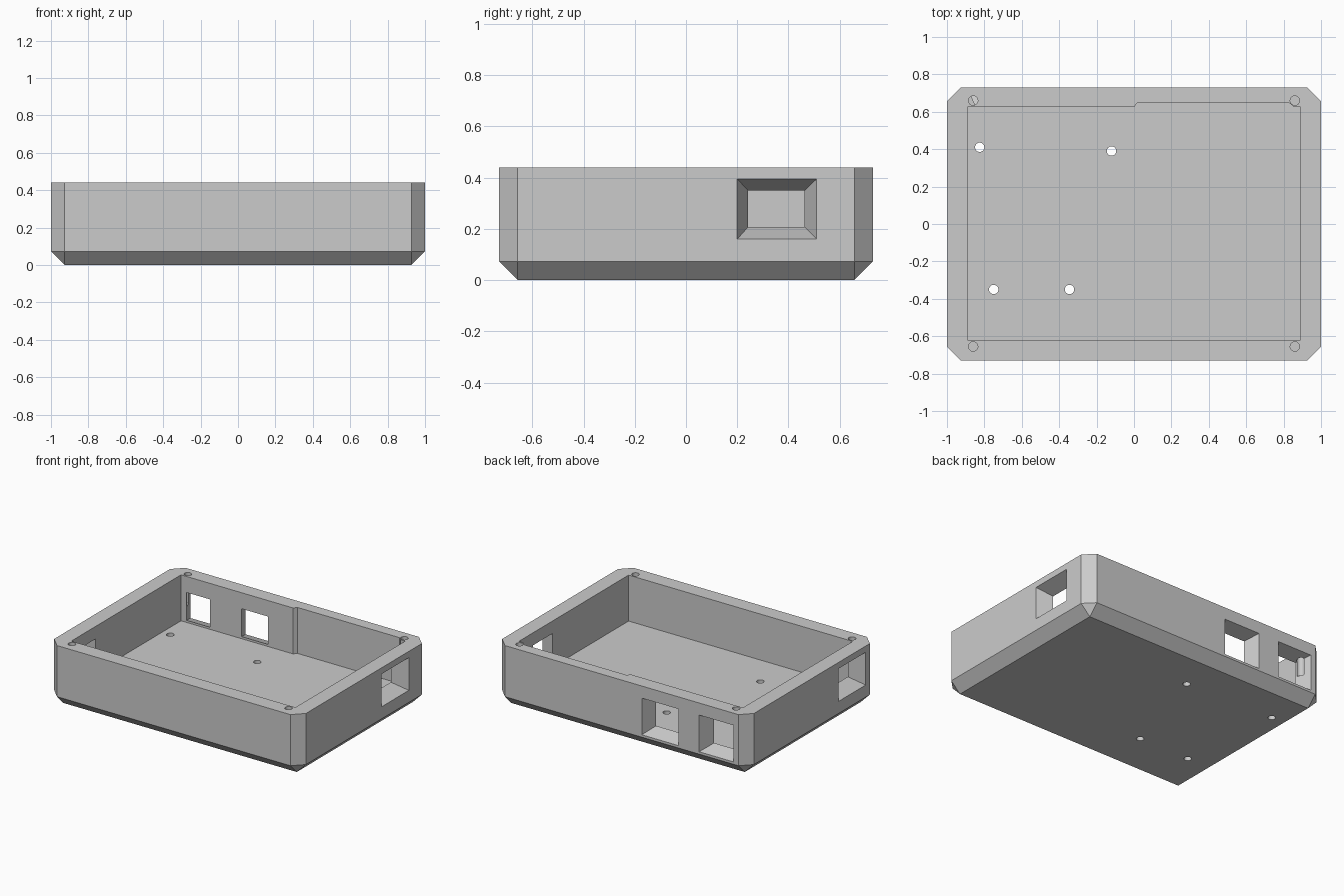
import bpy, bmesh
from mathutils import Vector

if "Cube" in bpy.data.objects:
    bpy.data.objects.remove(bpy.data.objects["Cube"], do_unlink=True)

grey = bpy.data.materials.new("matte_grey")
grey.use_nodes = True
grey.diffuse_color = (0.6, 0.6, 0.6, 1)
grey.node_tree.nodes["Principled BSDF"].inputs["Base Color"].default_value = (0.6, 0.6, 0.6, 1)

HX, HY, HEIGHT, CHAMFER, FLOOR = 1.0, 0.73, 0.44, 0.073, 0.11


def add_object(name, bm):
    bmesh.ops.recalc_face_normals(bm, faces=bm.faces)
    mesh = bpy.data.meshes.new(name)
    bm.to_mesh(mesh)
    bm.free()
    mesh.materials.append(grey)
    obj = bpy.data.objects.new(name, mesh)
    bpy.context.collection.objects.link(obj)
    return obj


def hull(name, points):
    bm = bmesh.new()
    for p in points:
        bm.verts.new(p)
    bmesh.ops.convex_hull(bm, input=bm.verts)
    bmesh.ops.dissolve_limit(bm, angle_limit=0.01, verts=bm.verts, edges=bm.edges)
    return add_object(name, bm)


def prism(name, outline, z0, z1):
    bm = bmesh.new()
    face = bm.faces.new([bm.verts.new((x, y, z0)) for x, y in outline])
    new = bmesh.ops.extrude_face_region(bm, geom=[face])["geom"]
    bmesh.ops.translate(bm, vec=(0, 0, z1 - z0),
                        verts=[v for v in new if isinstance(v, bmesh.types.BMVert)])
    return add_object(name, bm)


def drill(name, x, y, z0, z1, radius=0.025):
    bm = bmesh.new()
    bmesh.ops.create_cone(bm, cap_ends=True, segments=32, radius1=radius,
                          radius2=radius, depth=z1 - z0)
    bmesh.ops.translate(bm, verts=bm.verts, vec=(x, y, (z0 + z1) / 2))
    return add_object(name, bm)


def window(name, axis, outer, inner, outer_rect, inner_rect):
    """Tapered opening; rects are (side min, side max, z min, z max)."""
    points = []
    for t in (-0.2, 1.2):           # run slightly past both wall faces
        depth = outer + (inner - outer) * t
        a0, a1, z0, z1 = [o + (i - o) * t for o, i in zip(outer_rect, inner_rect)]
        for a in (a0, a1):
            for z in (z0, z1):
                points.append(Vector((depth, a, z) if axis == "x" else (a, depth, z)))
    return hull(name, points)


# Outer body: chamfered lower edges and upright corners, flat rim
body_points = []
for sx in (-1, 1):
    for sy in (-1, 1):
        body_points.append((sx * (HX - CHAMFER), sy * (HY - CHAMFER), 0))
        for z in (CHAMFER, HEIGHT):
            body_points.append((sx * HX, sy * (HY - CHAMFER), z))
            body_points.append((sx * (HX - CHAMFER), sy * HY, z))
tray = hull("enclosure_tray", body_points)

# Inner cavity, with the rear wall thinner on one half
cavity = [(-0.89, -0.62), (0.89, -0.62), (0.89, 0.625), (0.855, 0.625),
          (0.83, 0.648), (0.018, 0.648), (0, 0.625), (-0.89, 0.625)]
cutters = [prism("cavity_cutter", cavity, FLOOR, HEIGHT + 0.1)]

# Tapered connector windows
cutters += [
    window("left_window_cutter", "x", HX, 0.89,
           (0.20, 0.51, 0.16, 0.395), (0.242, 0.463, 0.207, 0.35)),
    window("right_window_cutter", "x", -HX, -0.89,
           (-0.61, -0.30, 0.16, 0.395), (-0.565, -0.345, 0.207, 0.35)),
    window("back_window_cutter_1", "y", HY, 0.625,
           (-0.45, -0.16, 0.09, 0.353), (-0.41, -0.20, 0.125, 0.325)),
    window("back_window_cutter_2", "y", HY, 0.625,
           (-0.89, -0.616, 0.09, 0.353), (-0.845, -0.66, 0.125, 0.325)),
]

# Blind screw holes in the rim corners
for x in (-0.86, 0.86):
    for y in (-0.655, 0.66):
        cutters.append(drill("rim_hole_cutter", x, y, 0.22, HEIGHT + 0.1))

# Mounting holes through the floor
for x, y in ((-0.825, 0.41), (-0.12, 0.39), (-0.75, -0.35), (-0.345, -0.35)):
    cutters.append(drill("floor_hole_cutter", x, y, -0.1, FLOOR + 0.1))

# Cut everything out of the body
bpy.context.view_layer.objects.active = tray
for cutter in cutters:
    cutter.hide_render = True
    mod = tray.modifiers.new(cutter.name, "BOOLEAN")
    mod.operation = "DIFFERENCE"
    mod.solver = "EXACT"
    mod.object = cutter
    bpy.ops.object.modifier_apply(modifier=mod.name)
    bpy.data.objects.remove(cutter, do_unlink=True)

# Crisp edges, smooth hole walls
bpy.ops.object.select_all(action="DESELECT")
tray.select_set(True)
bpy.ops.object.shade_smooth_by_angle(angle=0.5)
